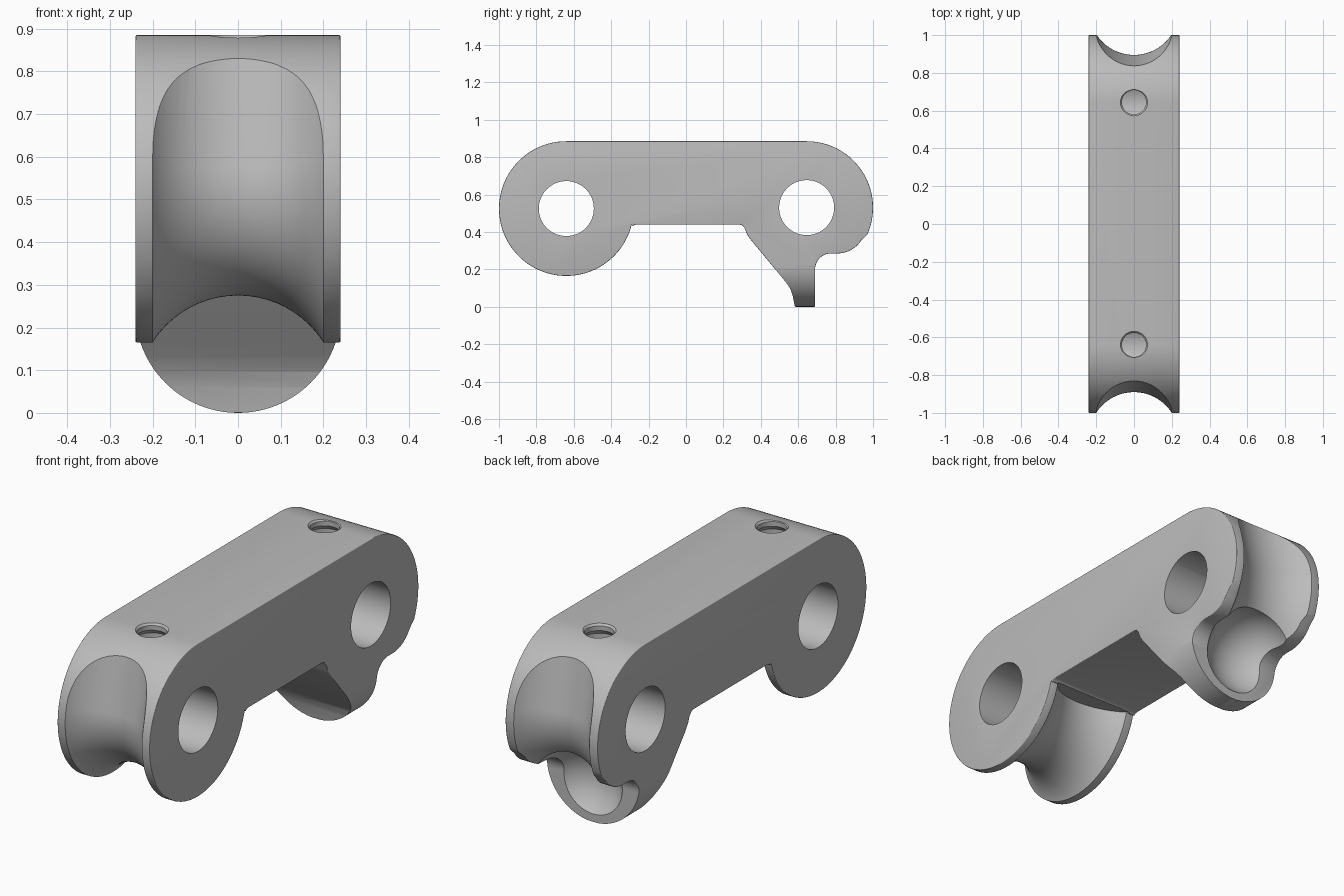
import bpy, bmesh
from math import sin, cos, radians, pi, tau

if "Cube" in bpy.data.objects:
    bpy.data.objects.remove(bpy.data.objects["Cube"])

grey = bpy.data.materials.new("plain_grey")
grey.use_nodes = True
colour = (0.5, 0.5, 0.5, 1)
grey.diffuse_color = colour
grey.node_tree.nodes["Principled BSDF"].inputs["Base Color"].default_value = colour

HALF = 0.24                      # half width of the link
FRONT, BACK = (-0.64, 0.525), (0.645, 0.53)   # hole centres (y, z)


def loft(name, rings):
    """Closed solid through rings of equal point count."""
    bm = bmesh.new()
    loops = [[bm.verts.new(p) for p in ring] for ring in rings]
    n = len(loops[0])
    for a, b in zip(loops, loops[1:]):
        for i in range(n):
            j = (i + 1) % n
            bm.faces.new((a[i], a[j], b[j], b[i]))
    bm.faces.new(loops[0])
    bm.faces.new(loops[-1])
    bmesh.ops.recalc_face_normals(bm, faces=bm.faces)
    mesh = bpy.data.meshes.new(name)
    bm.to_mesh(mesh)
    bm.free()
    mesh.materials.append(grey)
    ob = bpy.data.objects.new(name, mesh)
    bpy.context.collection.objects.link(ob)
    return ob


def arc(centre, r, a0, a1, n):
    return [(centre[0] + r * cos(radians(a0 + (a1 - a0) * i / n)),
             centre[1] + r * sin(radians(a0 + (a1 - a0) * i / n))) for i in range(n + 1)]


def apply(ob, kind, **settings):
    bpy.context.view_layer.objects.active = ob
    mod = ob.modifiers.new(kind.lower(), kind)
    for key, value in settings.items():
        setattr(mod, key, value)
    bpy.ops.object.modifier_apply(modifier=mod.name)


def cut(ob, cutter):
    cutter.hide_render = True
    apply(ob, 'BOOLEAN', object=cutter, operation='DIFFERENCE', solver='EXACT')
    bpy.data.objects.remove(cutter)


def groove(centre, side, start, end):
    """Round groove: straight run off the top, then around the hole axis."""
    path_r, tube_r, n = 0.487, 0.237, 64
    y0, z0 = centre
    steps = 60
    stations = [(start, 0.55)] + [(start + (end - start) * i / steps, 0) for i in range(steps + 1)]
    rings = []
    for deg, run in stations:
        a = radians(deg)
        ring = []
        for k in range(n):
            t = tau * k / n
            r = path_r + tube_r * cos(t)
            ring.append((tube_r * sin(t),
                         y0 + side * (r * cos(a) - run * sin(a)),
                         z0 + r * sin(a) + run * cos(a)))
        rings.append(ring)
    return loft("groove_cutter", rings)


# Link body: side profile with two round lobes and a hooked foot
profile = arc(FRONT, 0.36, 90, 346, 72)
profile += [(-0.285, 0.43), (-0.275, 0.438), (-0.26, 0.44)]
profile += [(0.28, 0.44), (0.3, 0.436), (0.314, 0.42), (0.325, 0.39), (0.345, 0.36)]
profile += [(0.535, 0.13), (0.557, 0.097), (0.57, 0.06), (0.582, 0), (0.69, 0)]
profile += arc((0.775, 0.2), 0.085, 180, 90, 12)
profile += arc((0.81, 0.435), 0.15, -90, -33, 12)
profile += arc(BACK, 0.355, -24, 90, 36)
body = loft("link_body", [[(x, y, z) for y, z in profile] for x in (-HALF, HALF)])

# Foot: round lower outline
outline = arc((0, 0.241), 0.241, 180, 360, 48)
outline = [(-0.3, 0.241)] + outline + [(0.3, 0.241), (0.3, -0.1), (-0.3, -0.1)]
foot_cutter = loft("foot_cutter", [[(x, y, z) for x, z in outline] for y in (0.3, 0.9)])

apply(body, 'BEVEL', width=0.014, segments=3, limit_method='ANGLE', angle_limit=radians(40))
cut(body, foot_cutter)

# Rope grooves around both ends
cut(body, groove(FRONT, -1, 12, -166))
cut(body, groove(BACK, 1, 12, -60))

# Bowl in the back of the foot
bpy.ops.mesh.primitive_uv_sphere_add(segments=64, ring_count=32, radius=0.2, location=(0, 0.82, 0.19))
cut(body, bpy.context.object)

for y, z in (FRONT, BACK):
    # Pin hole across the link
    circle = arc((y, z), 0.147, 0, 354.375, 63)
    cut(body, loft("pin_cutter", [[(x, cy, cz) for cy, cz in circle] for x in (-0.4, 0.4)]))
    # Threaded screw hole from the top into the pin hole
    rings = []
    for i in range(17):
        r = 0.084 if i % 4 in (0, 1) else 0.064
        h = 0.92 - 0.022 * i
        rings.append([(x, cy, h) for x, cy in arc((0, y), r, 0, 352.5, 47)])
    cut(body, loft("thread_cutter", rings))

bpy.ops.object.select_all(action='DESELECT')
body.select_set(True)
bpy.context.view_layer.objects.active = body
bpy.ops.object.shade_smooth_by_angle(angle=radians(32))
